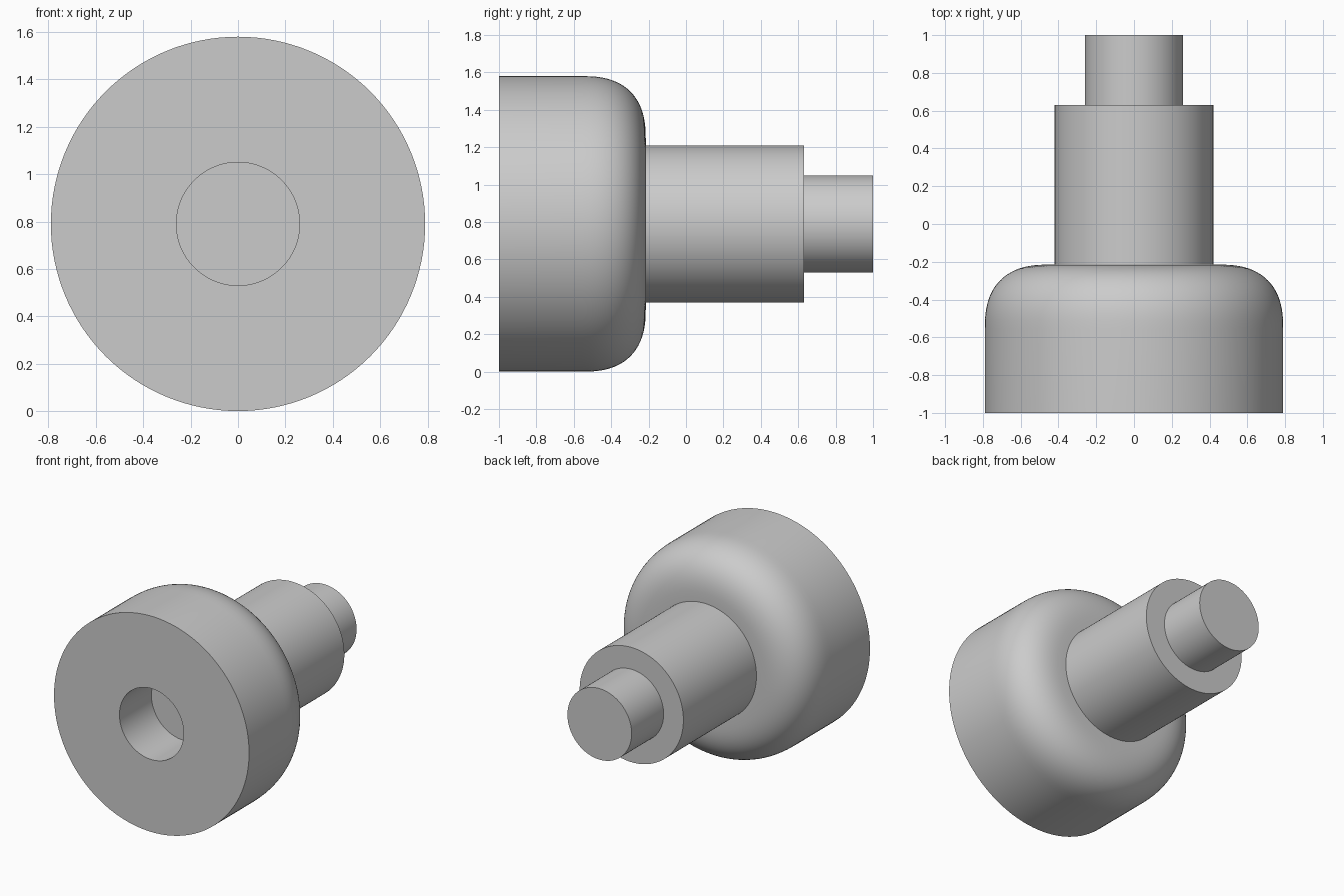
import bpy, bmesh, math

SEGMENTS = 128
CENTRE_Z = 0.79
HEAD_R, SHAFT_R, PEG_R = 0.79, 0.42, 0.26
FRONT, HEAD_BACK, SHOULDER, TIP = -1.0, -0.215, 0.63, 1.0
HOLE_DEPTH = 0.37

cube = bpy.data.objects.get("Cube")
if cube:
    bpy.data.objects.remove(cube, do_unlink=True)

grey = bpy.data.materials.new("plain grey")
grey.use_nodes = True
colour = (0.6, 0.6, 0.6, 1.0)
grey.diffuse_color = colour
grey.node_tree.nodes["Principled BSDF"].inputs["Base Color"].default_value = colour


def lathe(name, profile):
    """Turn (radius, y) points, listed front to back, around the y axis."""
    bm = bmesh.new()
    rings = []
    for r, y in profile:
        if r == 0:
            rings.append([bm.verts.new((0, y, 0))] * SEGMENTS)
        else:
            angles = [math.tau * i / SEGMENTS for i in range(SEGMENTS)]
            rings.append([bm.verts.new((r * math.cos(t), y, r * math.sin(t))) for t in angles])
    for a, b in zip(rings, rings[1:]):
        for i in range(SEGMENTS):
            j = (i + 1) % SEGMENTS
            corners = list(dict.fromkeys((a[i], b[i], b[j], a[j])))
            bm.faces.new(corners).smooth = True
    mesh = bpy.data.meshes.new(name)
    bm.to_mesh(mesh)
    bm.free()
    mesh.set_sharp_from_angle(angle=math.radians(35))
    mesh.materials.append(grey)
    obj = bpy.data.objects.new(name, mesh)
    obj.location.z = CENTRE_Z
    bpy.context.collection.objects.link(obj)
    return obj


# Soft rounded rear rim of the head, tighter in the middle than an arc
ROUND, POWER, STEPS = 0.34, 2.5, 20
rim = []
for k in range(STEPS + 1):
    t = math.pi / 2 * k / STEPS
    across = max(math.cos(t), 0) ** (2 / POWER)
    along = math.sin(t) ** (2 / POWER)
    rim.append((HEAD_R - ROUND * (1 - across), HEAD_BACK - ROUND * (1 - along)))

# Head with a blind socket in its front face
lathe("head", [(0, FRONT + HOLE_DEPTH), (PEG_R, FRONT + HOLE_DEPTH),
               (PEG_R, FRONT), (HEAD_R, FRONT)] + rim + [(SHAFT_R, HEAD_BACK)])

# Shaft with its flat shoulder
lathe("shaft", [(SHAFT_R, HEAD_BACK), (SHAFT_R, SHOULDER), (PEG_R, SHOULDER)])

# Narrow end peg
lathe("peg", [(PEG_R, SHOULDER), (PEG_R, TIP), (0, TIP)])
